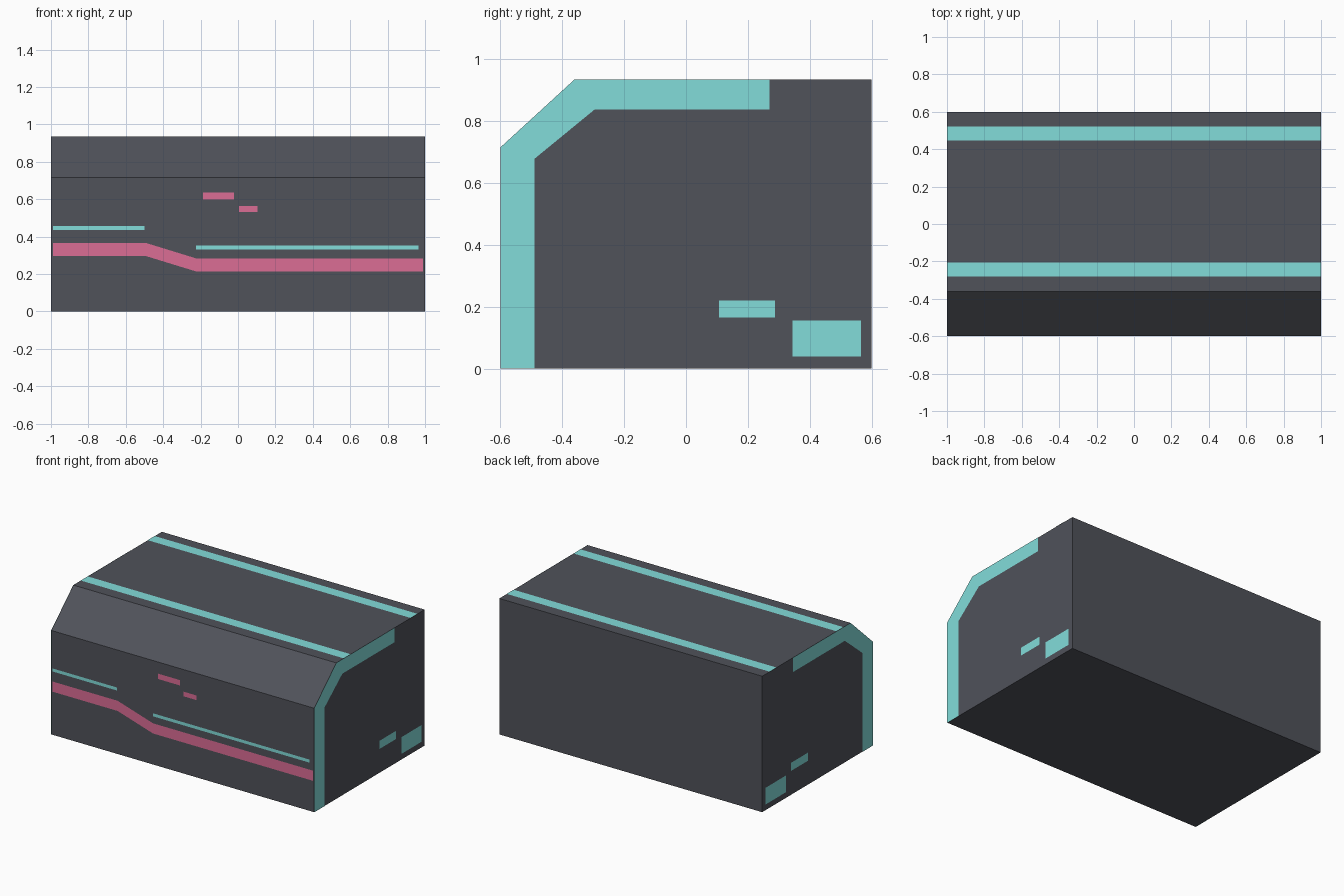
import bpy

if "Cube" in bpy.data.objects:
    bpy.data.objects.remove(bpy.data.objects["Cube"])

GAP = 0.0015  # markings sit just proud of the shell


def material(name, color):
    m = bpy.data.materials.new(name)
    m.diffuse_color = color
    m.use_nodes = True
    m.node_tree.nodes["Principled BSDF"].inputs["Base Color"].default_value = m.diffuse_color
    return m


dark = material("dark_grey", (0.08, 0.085, 0.102, 1))
cyan = material("cyan", (0.225, 0.72, 0.70, 1))
pink = material("pink", (0.71, 0.153, 0.30, 1))


def make(name, verts, faces, mat):
    mesh = bpy.data.meshes.new(name)
    mesh.from_pydata(verts, [], faces)
    mesh.materials.append(mat)
    ob = bpy.data.objects.new(name, mesh)
    bpy.context.collection.objects.link(ob)
    return ob


def rect(a0, a1, b0, b1):
    return [(a0, b0), (a1, b0), (a1, b1), (a0, b1)]


def marking(name, pts, side, mat):
    """Flat counter-clockwise outline laid on the front, top or both ends."""
    place = {
        "front": lambda a, b: (a, -0.6 - GAP, b),
        "top": lambda a, b: (a, b, 0.935 + GAP),
        "ends": lambda a, b: (1 + GAP, a, b),
    }[side]
    ob = make(name, [place(a, b) for a, b in pts], [range(len(pts))], mat)
    if side == "ends":
        ob.modifiers.new("both_ends", "MIRROR").use_axis[0] = True
    return ob


# Shell: chamfered profile extruded along x
profile = [(-0.6, 0), (0.6, 0), (0.6, 0.935), (-0.36, 0.935), (-0.6, 0.715)]
n = len(profile)
verts = [(x, y, z) for x in (-1, 1) for y, z in profile]
faces = [list(range(n))[::-1], list(range(n, 2 * n))]
faces += [[i, (i + 1) % n, (i + 1) % n + n, i + n] for i in range(n)]
make("shell", verts, faces, dark)

# Bent border band and small panels on both ends
marking("end_band", [(-0.6, 0), (-0.49, 0), (-0.49, 0.678), (-0.296, 0.837),
                     (0.27, 0.837), (0.27, 0.935), (-0.36, 0.935), (-0.6, 0.715)],
        "ends", cyan)
marking("end_panel_small", rect(0.106, 0.287, 0.165, 0.221), "ends", cyan)
marking("end_panel_large", rect(0.345, 0.565, 0.04, 0.155), "ends", cyan)

# Stripes along the top
for name, y in (("top_stripe_front", -0.281), ("top_stripe_back", 0.446)):
    marking(name, rect(-1, 1, y, y + 0.075), "top", cyan)

# Front: stepped stripe, thin lines and dashes
low = [(-0.99, 0.297), (-0.495, 0.297), (-0.225, 0.214), (0.99, 0.214)]
marking("front_stripe", low + [(x, z + 0.07) for x, z in reversed(low)], "front", pink)
marking("front_line_left", rect(-0.99, -0.50, 0.436, 0.457), "front", cyan)
marking("front_line_right", rect(-0.225, 0.965, 0.332, 0.353), "front", cyan)
marking("front_dash_large", rect(-0.187, -0.021, 0.599, 0.636), "front", pink)
marking("front_dash_small", rect(0.005, 0.104, 0.532, 0.564), "front", pink)
